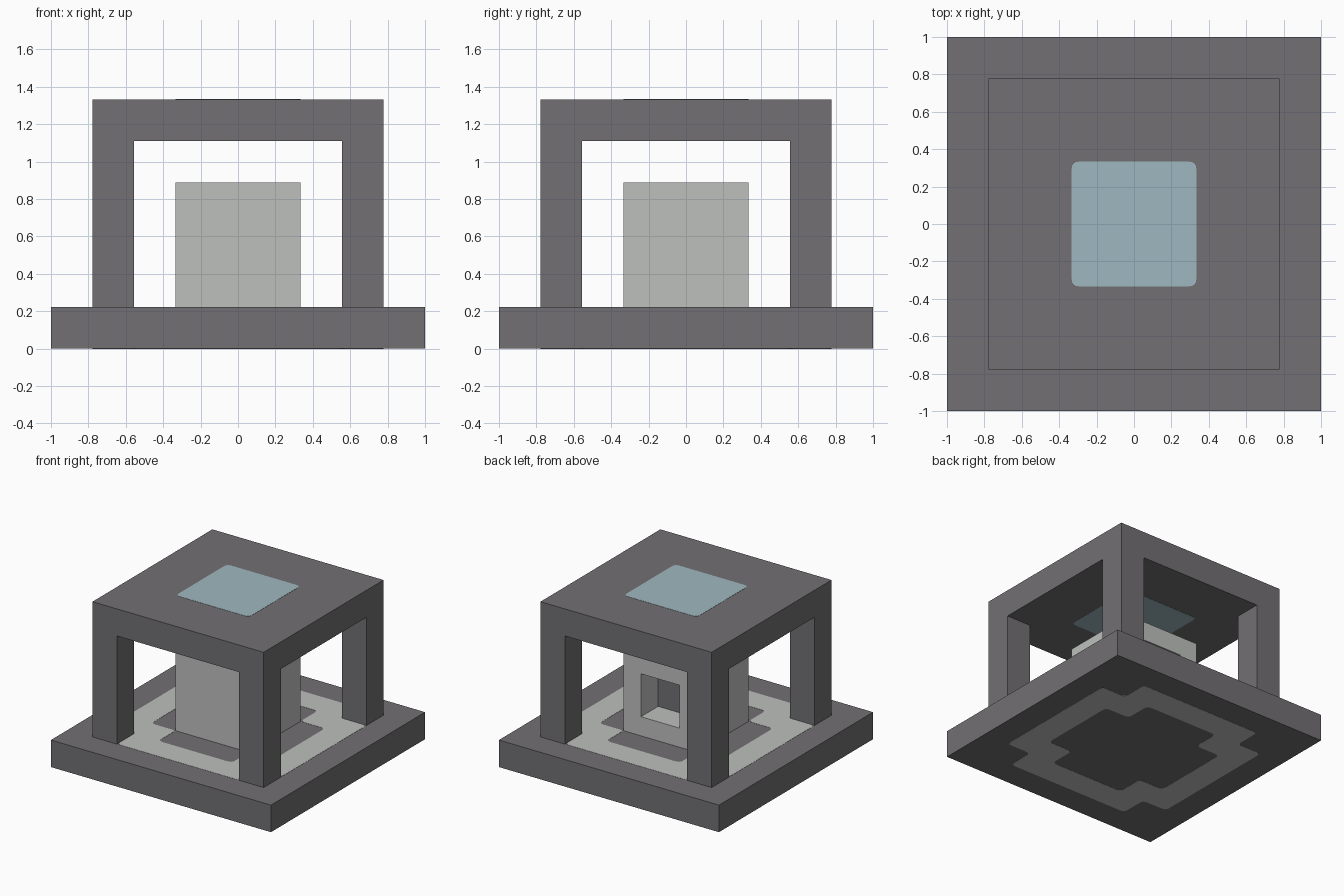
import bpy
import bmesh
from math import sin, cos, pi
from mathutils import Vector

cube = bpy.data.objects.get("Cube")
if cube:
    bpy.data.objects.remove(cube, do_unlink=True)

U = 2 / 9  # building module: every size is a multiple of it


def material(name, rgb):
    """Flat material from an 8-bit display colour."""
    lin = [((c / 255 + 0.055) / 1.055) ** 2.4 for c in rgb] + [1]
    m = bpy.data.materials.new(name)
    m.use_nodes = True
    m.diffuse_color = lin
    m.node_tree.nodes["Principled BSDF"].inputs["Base Color"].default_value = lin
    return m


dark = material("dark grey", (114, 112, 115))
light = material("light grey", (190, 192, 190))
blue = material("pale blue glass", (158, 184, 192))


def box(center, size):
    bm = bmesh.new()
    bmesh.ops.create_cube(bm, size=1)
    bmesh.ops.scale(bm, vec=size, verts=bm.verts)
    bmesh.ops.translate(bm, vec=center, verts=bm.verts)
    return bm


def finish(bm, name, *mats):
    bmesh.ops.recalc_face_normals(bm, faces=bm.faces)
    mesh = bpy.data.meshes.new(name)
    bm.to_mesh(mesh)
    bm.free()
    for m in mats:
        mesh.materials.append(m)
    obj = bpy.data.objects.new(name, mesh)
    bpy.context.collection.objects.link(obj)
    return obj


def extrude_faces(bm, faces, offset):
    new = bmesh.ops.extrude_discrete_faces(bm, faces=faces)["faces"]
    verts = list({v for f in new for v in f.verts})
    bmesh.ops.translate(bm, vec=offset, verts=verts)
    return new


def rounded(points, r):
    """Replace each corner of a closed outline with a small curve."""
    out = []
    for i, p in enumerate(points):
        a = p + (points[i - 1] - p).normalized() * r
        b = p + (points[(i + 1) % len(points)] - p).normalized() * r
        for t in (0, 0.25, 0.5, 0.75, 1):
            out.append(a * (1 - t) ** 2 + p * 2 * t * (1 - t) + b * t * t)
    return out


def turned(points):
    """Repeat corner points around the four quarters."""
    return [Vector((x * cos(q * pi / 2) - y * sin(q * pi / 2),
                    x * sin(q * pi / 2) + y * cos(q * pi / 2)))
            for q in range(4) for x, y in points]


def notched(reach, arm):
    """Square outline with its four corners cut out."""
    return turned([(reach, arm), (arm, arm), (arm, reach)])


def plate(name, outlines, z, mat):
    """Thin flat inlay; an inner outline becomes a hole."""
    curve = bpy.data.curves.new(name, "CURVE")
    curve.dimensions = "2D"
    curve.fill_mode = "BOTH"
    curve.extrude = 0.0015
    for outline in outlines:
        pts = rounded(outline, 0.04)
        spline = curve.splines.new("POLY")
        spline.points.add(len(pts) - 1)
        for sp, p in zip(spline.points, pts):
            sp.co = (p.x, p.y, 0, 1)
        spline.use_cyclic_u = True
    curve.materials.append(mat)
    obj = bpy.data.objects.new(name, curve)
    obj.location.z = z
    bpy.context.collection.objects.link(obj)


# Base slab with a ring inlay on both faces
finish(box((0, 0, U / 2), (2, 2, U)), "base", dark)
ring = [notched(3.5 * U, 2.5 * U), notched(2.5 * U, 1.5 * U)]
plate("base_ring_top", ring, U, light)
plate("base_ring_bottom", ring, 0, light)

# Canopy: roof slab with four legs pulled down from its corners
bm = box((0, 0, 5.5 * U), (7 * U, 7 * U, U))
for axis in ((1, 0, 0), (0, 1, 0)):
    for side in (-1, 1):
        bmesh.ops.bisect_plane(bm, geom=bm.verts[:] + bm.edges[:] + bm.faces[:],
                               plane_co=Vector(axis) * side * 2.5 * U, plane_no=axis)
corners = []
for f in bm.faces:
    c = f.calc_center_median()
    if f.normal.z < -0.5 and min(abs(c.x), abs(c.y)) > 2.5 * U:
        corners.append(f)
extrude_faces(bm, corners, (0, 0, -4 * U))
bmesh.ops.dissolve_limit(bm, angle_limit=0.01, verts=bm.verts, edges=bm.edges)
finish(bm, "canopy", dark)

# Roof window, seen from above and below
pane = [turned([(1.5 * U, 1.5 * U)])]
plate("roof_window_top", pane, 6 * U, blue)
plate("roof_window_bottom", pane, 5 * U, blue)

# Central block with a square pocket in its back
bm = box((0, 0, 2.5 * U), (3 * U, 3 * U, 3 * U))
bm.normal_update()
back = [f for f in bm.faces if f.normal.y > 0.5]
bmesh.ops.inset_individual(bm, faces=back, thickness=U)
for f in extrude_faces(bm, back, (0, -U, 0)):
    f.material_index = 1
finish(bm, "central_block", light, dark)
